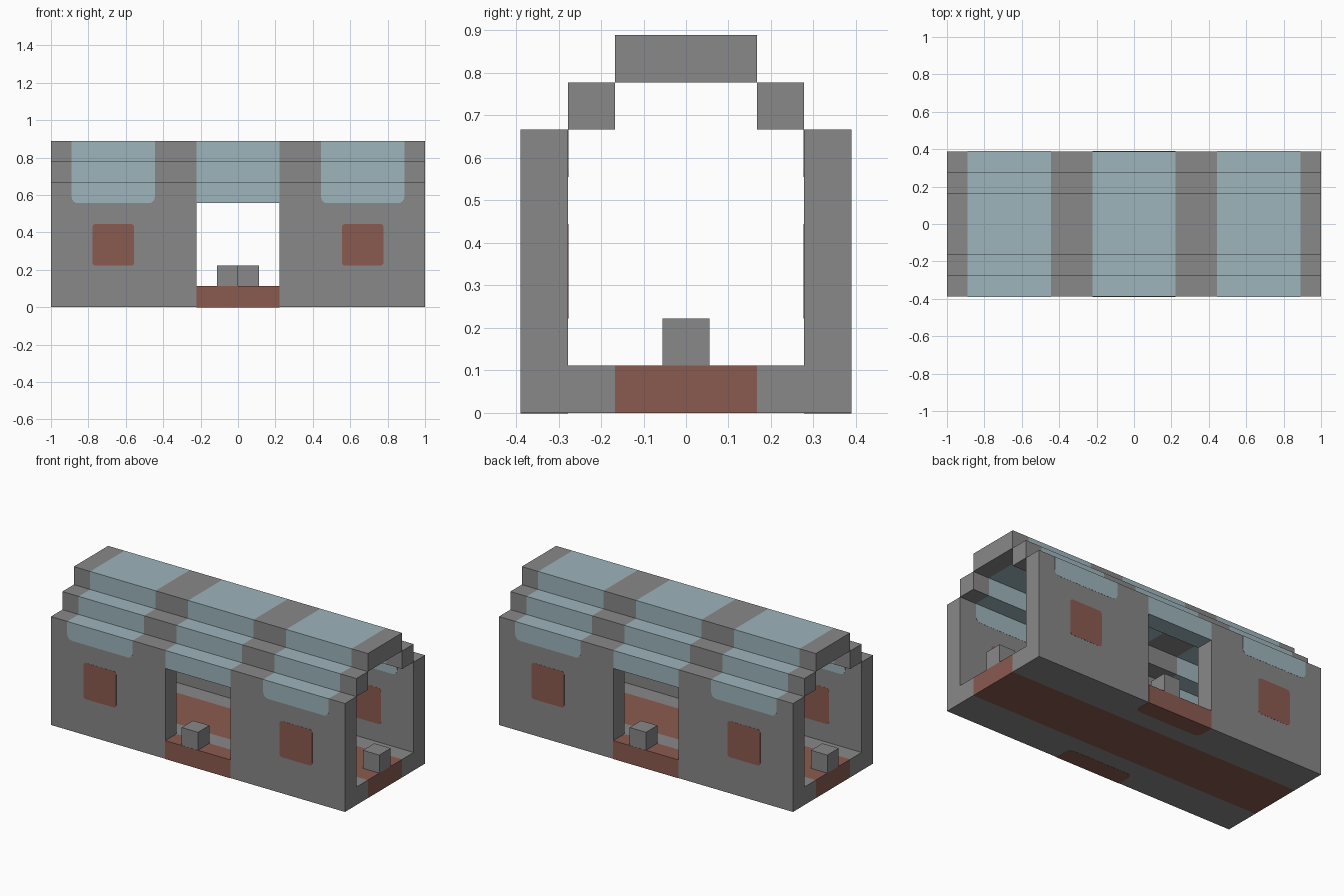
import bpy, bmesh
from math import cos, sin, pi
from mathutils import Vector

U = 1 / 9        # one building block
E = 0.008        # how far painted panels stand proud, in blocks

cube = bpy.data.objects.get("Cube")
if cube:
    bpy.data.objects.remove(cube)


def material(name, srgb):
    col = [((c / 255 + 0.055) / 1.055) ** 2.4 for c in srgb] + [1]
    m = bpy.data.materials.new(name)
    m.use_nodes = True
    m.diffuse_color = col
    bsdf = m.node_tree.nodes["Principled BSDF"]
    bsdf.inputs["Base Color"].default_value = col
    bsdf.inputs["Roughness"].default_value = 0.9
    return m


GREY = material("grey", (136, 136, 136))
RED = material("brick red", (138, 91, 80))
BLUE = material("glass blue", (157, 181, 188))


def finish(name, bm, mats, turn=1):
    """Scale to size; turn = -1 gives the half-turned copy."""
    bmesh.ops.recalc_face_normals(bm, faces=bm.faces)
    for v in bm.verts:
        v.co = Vector((v.co.x * turn, v.co.y * turn, v.co.z)) * U
    mesh = bpy.data.meshes.new(name)
    bm.to_mesh(mesh)
    bm.free()
    for m in mats:
        mesh.materials.append(m)
    obj = bpy.data.objects.new(name, mesh)
    bpy.context.collection.objects.link(obj)


def box(name, xs, ys, zs, mats, turn=1, axis=0, cuts=(), rule=None):
    """Box sliced along one axis, with faces coloured by a rule."""
    bm = bmesh.new()
    bmesh.ops.create_cube(bm, size=1)
    for v in bm.verts:
        v.co = Vector([s[0] if c < 0 else s[1] for c, s in zip(v.co, (xs, ys, zs))])
    for cut in cuts:
        point, normal = Vector(), Vector()
        point[axis], normal[axis] = cut, 1
        bmesh.ops.bisect_plane(bm, geom=bm.verts[:] + bm.edges[:] + bm.faces[:],
                               plane_co=point, plane_no=normal)
    if rule:
        for f in bm.faces:
            f.material_index = int(rule(f.calc_center_median(), f.normal))
    finish(name, bm, mats, turn)


def panel(name, a, b, depth, flat, mat, turn, low=0, high=0):
    """Rounded rectangle, upright (x, z) or flat (x, y), passing through a slab."""
    outline = []
    corners = ((a[0], b[0], low, 1, 1, pi), (a[1], b[0], low, -1, 1, 1.5 * pi),
               (a[1], b[1], high, -1, -1, 0), (a[0], b[1], high, 1, -1, pi / 2))
    for x, y, r, sx, sy, start in corners:
        for i in range(5 if r else 1):
            t = start + i * pi / 8
            dx, dy = (cos(t), sin(t)) if r else (0, 0)
            outline.append((x + r * (sx + dx), y + r * (sy + dy)))
    bm = bmesh.new()
    d0, d1 = depth
    rings = [[bm.verts.new((x, y, d) if flat else (x, d, y)) for x, y in outline]
             for d in (d0, d1)]
    for ring in rings:
        bm.faces.new(ring)
    n = len(outline)
    for i in range(n):
        j = (i + 1) % n
        bm.faces.new((rings[0][i], rings[0][j], rings[1][j], rings[1][i]))
    finish(name, bm, [mat], turn)


def glazed(c):
    return abs(c.x) < 2 or 4 < abs(c.x) < 8


BANDS = (-8, -4, -2, 2, 4, 8)

# floor with a red aisle, and stepped glazed roof
box("floor", (-9, 9), (-3.5, 3.5), (0, 1), [GREY, RED], axis=1, cuts=(-1.5, 1.5),
    rule=lambda c, n: abs(c.y) < 1.5)


def roof_rule(c, n):
    return glazed(c) and abs(n.x) < 0.5


box("roof", (-9, 9), (-1.5, 1.5), (7, 8), [GREY, BLUE], cuts=BANDS, rule=roof_rule)

for side, turn in (("front", 1), ("back", -1)):
    box(side + "_roof_step", (-9, 9), (-2.5, -1.5), (6, 7), [GREY, BLUE], turn,
        cuts=BANDS, rule=roof_rule)

    # wall piers either side of the doorway, with windows and red squares
    for end, s in (("right", -1), ("left", 1)):
        part = side + "_" + end

        def span(p, q):
            return tuple(sorted((s * p, s * q)))

        box(part + "_wall", span(2, 9), (-3.5, -2.5), (1, 6), [GREY, BLUE], turn,
            cuts=(4 * s, 8 * s), rule=lambda c, n: glazed(c) and n.z > 0.5)
        through = (-3.5 - E, -2.5 + E)
        panel(part + "_window", span(4, 8), (5, 6), through, False, BLUE, turn, low=0.3)
        panel(part + "_red_square", span(5, 7), (2, 4), through, False, RED, turn,
              low=0.15, high=0.15)

    # doorway
    box(side + "_door_lintel", (-2, 2), (-3.5, -2.5), (5, 6), [BLUE], turn)
    panel(side + "_door_sill", (-2, 2), (-3.5 - E, -2.5), (-E, 1 + E), True, RED, turn,
          high=0.3)
    box(side + "_door_block", (-1, 0), (-3.5, -2.5), (1, 2), [GREY], turn)

    # block on the aisle at the open end
    box(side + "_end_block", (8, 9), (-0.5, 0.5), (1, 2), [GREY], turn)
